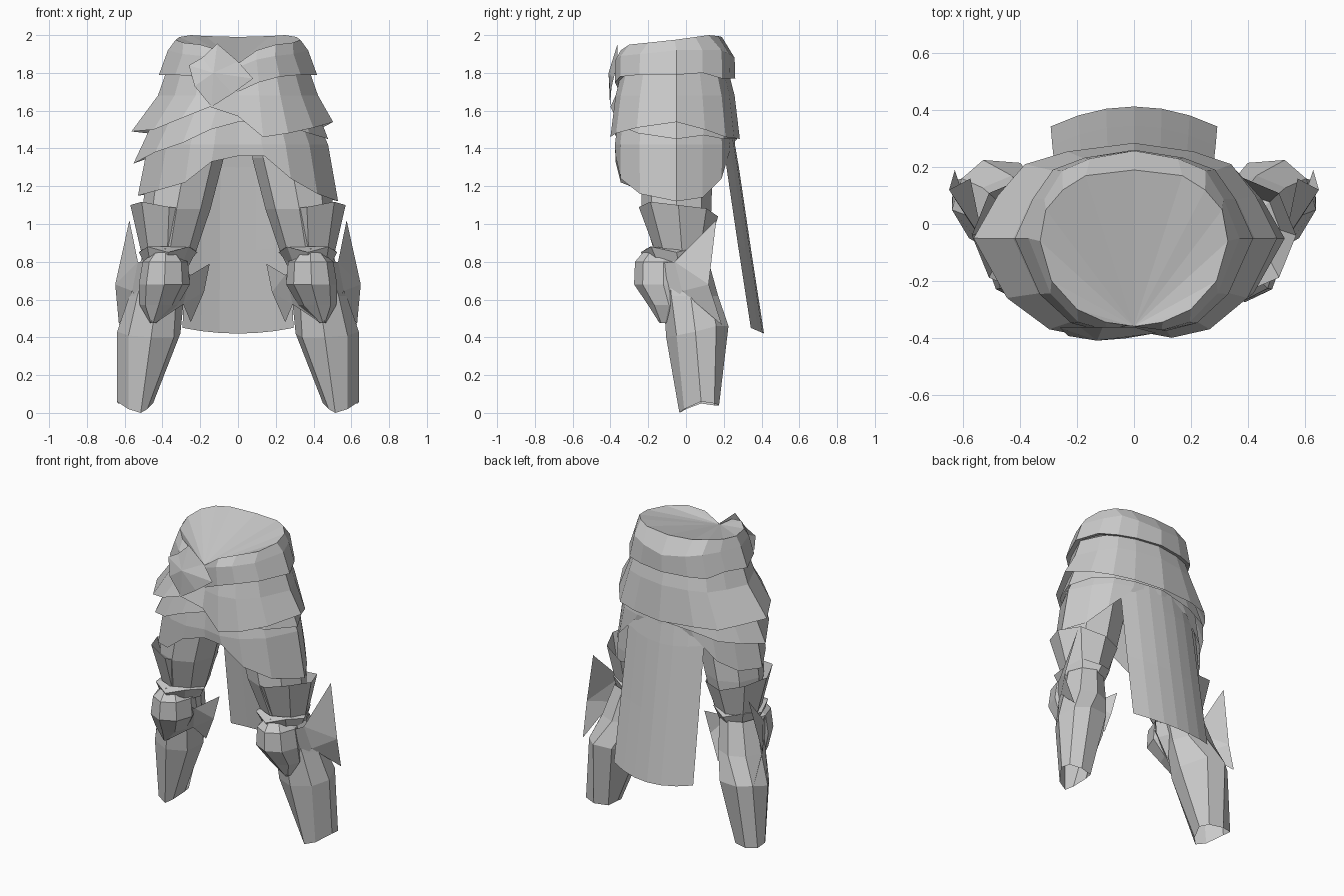
import bpy, bmesh, math

grey = bpy.data.materials.new("plate_grey")
grey.diffuse_color = (0.6, 0.6, 0.6, 1)


def make(name, verts, faces):
    me = bpy.data.meshes.new(name)
    me.from_pydata(verts, [], faces)
    bm = bmesh.new()
    bm.from_mesh(me)
    bmesh.ops.recalc_face_normals(bm, faces=bm.faces)
    bm.to_mesh(me)
    bm.free()
    me.materials.append(grey)
    ob = bpy.data.objects.new(name, me)
    bpy.context.collection.objects.link(ob)
    return ob


def loft(name, rings, fan_start=False, cap_end=False):
    n = len(rings[0])
    faces = [(r * n + i, r * n + (i + 1) % n, (r + 1) * n + (i + 1) % n, (r + 1) * n + i)
             for r in range(len(rings) - 1) for i in range(n)]
    if fan_start:
        faces += [(0, i + 1, i) for i in range(1, n - 1)]
    if cap_end:
        faces.append(tuple(range((len(rings) - 1) * n, len(rings) * n)))
    return make(name, [p for r in rings for p in r], faces)


# Waist outline, half of it from front centre round the side to back centre
TOP = [(0, -.36), (.1, -.345), (.2, -.3), (.29, -.2), (.33, -.06), (.31, .05), (.25, .12), (.17, .17), (0, .19)]
WIDE = [(0, -.375), (.14, -.40), (.28, -.37), (.42, -.26), (.53, -.05), (.45, .1), (.36, .21), (.22, .255), (0, .285)]


def ring(half, zr, zl=None, s=(1, 1), left=1.0):
    """Full waist ring: right half and mirrored left half, with a height per point."""
    zl = zl or zr
    cy = -.06
    pts = [(x * s[0], cy + (y - cy) * s[1], z) for (x, y), z in zip(half, zr)]
    pts += [(-half[i][0] * s[0] * left, cy + (half[i][1] - cy) * s[1], zl[i]) for i in range(7, 0, -1)]
    return pts


# Belt with a closed top that dips in a V at the front
top_z = [1.85, 1.92, 1.95, 1.96, 1.975, 1.99, 2.0, 1.995, 1.99]
mid_z = [1.83, 1.87, 1.89, 1.90, 1.92, 1.92, 1.92, 1.90, 1.88]
low_z = [1.70, 1.75, 1.78, 1.79, 1.79, 1.80, 1.77, 1.77, 1.77]
in_z = [z + .01 for z in low_z]
loft("belt", [ring(TOP, top_z), ring(WIDE, mid_z, s=(.7, .92)),
              ring(WIDE, low_z, s=(.79, .93)), ring(WIDE, in_z, s=(.72, .83))], fan_start=True)

# Three overlapping skirt tiers, uneven between left and right
t1r = [1.57, 1.46, 1.48, 1.51, 1.54, 1.50, 1.46, 1.455, 1.45]
t1l = [1.57, 1.62, 1.56, 1.50, 1.49, 1.48, 1.46, 1.46, 1.45]
t2r = [1.54, 1.54, 1.52, 1.48, 1.45, 1.47, 1.45, 1.45, 1.45]
t2l = [1.54, 1.50, 1.43, 1.38, 1.32, 1.35, 1.38, 1.42, 1.45]
t3r = [1.36, 1.36, 1.24, 1.16, 1.12, 1.14, 1.24, 1.38, 1.42]
t3l = [1.36, 1.33, 1.22, 1.18, 1.15, 1.16, 1.24, 1.38, 1.42]
flat = lambda z: [z] * 9
loft("upper_skirt", [ring(WIDE, flat(1.80), s=(.72, .83)), ring(WIDE, flat(1.68), s=(.80, .92)),
                     ring(WIDE, t1r, t1l, s=(.95, 1), left=1.12)])
loft("middle_skirt", [ring(WIDE, flat(1.63), s=(.77, .88)), ring(WIDE, t2r, t2l, s=(.90, .96), left=1.16)])
loft("lower_skirt", [ring(WIDE, flat(1.56), s=(.78, .88)), ring(WIDE, flat(1.42), s=(.90, .93)),
                     ring(WIDE, t3r, t3l, s=(1, .92))])

# Folded ornament on the belt front
outline = [(-.26, 1.84), (-.19, 1.88), (-.11, 1.955), (0, 1.86), (.08, 1.77), (-.03, 1.69), (-.14, 1.62), (-.23, 1.73)]
v = [(x, -.362 - .04 * min(1, max(0, (1.85 - z) / .15)), z) for x, z in outline] + [(-.13, -.41, 1.80)]
make("belt_ornament", v, [(i, (i + 1) % 8, 8) for i in range(8)])

# Long curved cloth hanging at the back
verts, faces = [], []
rows = [(1.56, .235, .25), (1.30, .28, .28), (.86, .345, .287), (.42, .413, .293)]
for z, y, w in rows:
    for k in range(-3, 4):
        t = k / 3
        verts.append((w * t, y - .07 * t * t, z + .03 * t * t))
for r in range(3):
    for c in range(6):
        a = r * 7 + c
        faces.append((a, a + 1, a + 8, a + 7))
make("back_cloth", verts, faces)


def oval(z, cx, cy, rx, ry, n=8, front=0.0, side=0.0, point=0.0):
    """Leg ring; front, side and point lift or lower the front, outside and corners."""
    out = []
    for i in range(n):
        a = 2 * math.pi * i / n
        c, s = math.cos(a), math.sin(a)
        out.append((cx + rx * c, cy + ry * s,
                    z + front * max(0, -s) + side * max(0, c) + point * (i % 2)))
    return out


parts = []
# Open thigh, running into the narrow knee
parts.append(loft("thigh", [oval(1.48, .255, -.05, .18, .18), oval(1.35, .275, -.05, .20, .19),
                            oval(1.08, .325, -.05, .18, .185), oval(.86, .36, -.03, .14, .14),
                            oval(.78, .38, -.03, .12, .13)]))
# Open shin, tapering to a slanted foot end with its low point at the front
calf = [(.64, .05, .43), (.605, .16, .46), (.53, .225, .46), (.40, .215, .46),
        (.305, .07, .42), (.34, -.05, .40), (.46, -.105, .40), (.58, -.05, .41)]
foot = [(.64, .08, .06), (.635, .15, .05), (.56, .175, .04), (.47, .15, .04),
        (.45, .08, .05), (.48, .0, .02), (.515, -.035, 0), (.58, -.01, .02)]
parts.append(loft("shin", [oval(.82, .39, -.01, .12, .125), oval(.62, .43, .025, .145, .145), calf, foot]))
# Flared thigh cuff and the band below it
parts.append(loft("thigh_cuff", [oval(1.04, .365, -.04, .205, .21, front=.05, side=.06),
                                 oval(.84, .375, -.02, .135, .13, front=-.02)]))
parts.append(loft("knee_band", [oval(.87, .37, -.04, .13, .15, front=.01), oval(.85, .37, -.05, .155, .19, point=.03),
                                oval(.80, .38, -.04, .12, .15, front=-.02)]))
# Knee guard bulging forward
parts.append(loft("knee_guard", [oval(.84, .385, -.12, .06, .09, front=.03), oval(.80, .385, -.12, .12, .15),
                                 oval(.68, .39, -.12, .135, .155), oval(.57, .42, -.09, .10, .11),
                                 oval(.475, .45, -.11, .015, .03)], True, True))
# Swept outer and inner wings, meeting at the low tip of the knee guard
fan = [(0, 1, 5, 6), (1, 2, 3), (1, 3, 5), (3, 4, 5)]
parts.append(make("outer_wing", [(.46, -.20, .79), (.53, -.06, .80), (.575, .16, 1.02), (.65, .12, .68),
                                 (.63, .19, .465), (.56, -.02, .645), (.455, -.14, .475)], fan))
parts.append(make("inner_wing", [(.33, -.22, .78), (.25, -.10, .73), (.15, .02, .79), (.18, .0, .64),
                                 (.25, .02, .48), (.29, -.06, .575), (.44, -.14, .475)], fan))

# Mirror every leg part to the left
for ob in parts:
    m = ob.modifiers.new("mirror", 'MIRROR')
    m.use_axis = (True, False, False)
    m.use_mirror_merge = False
